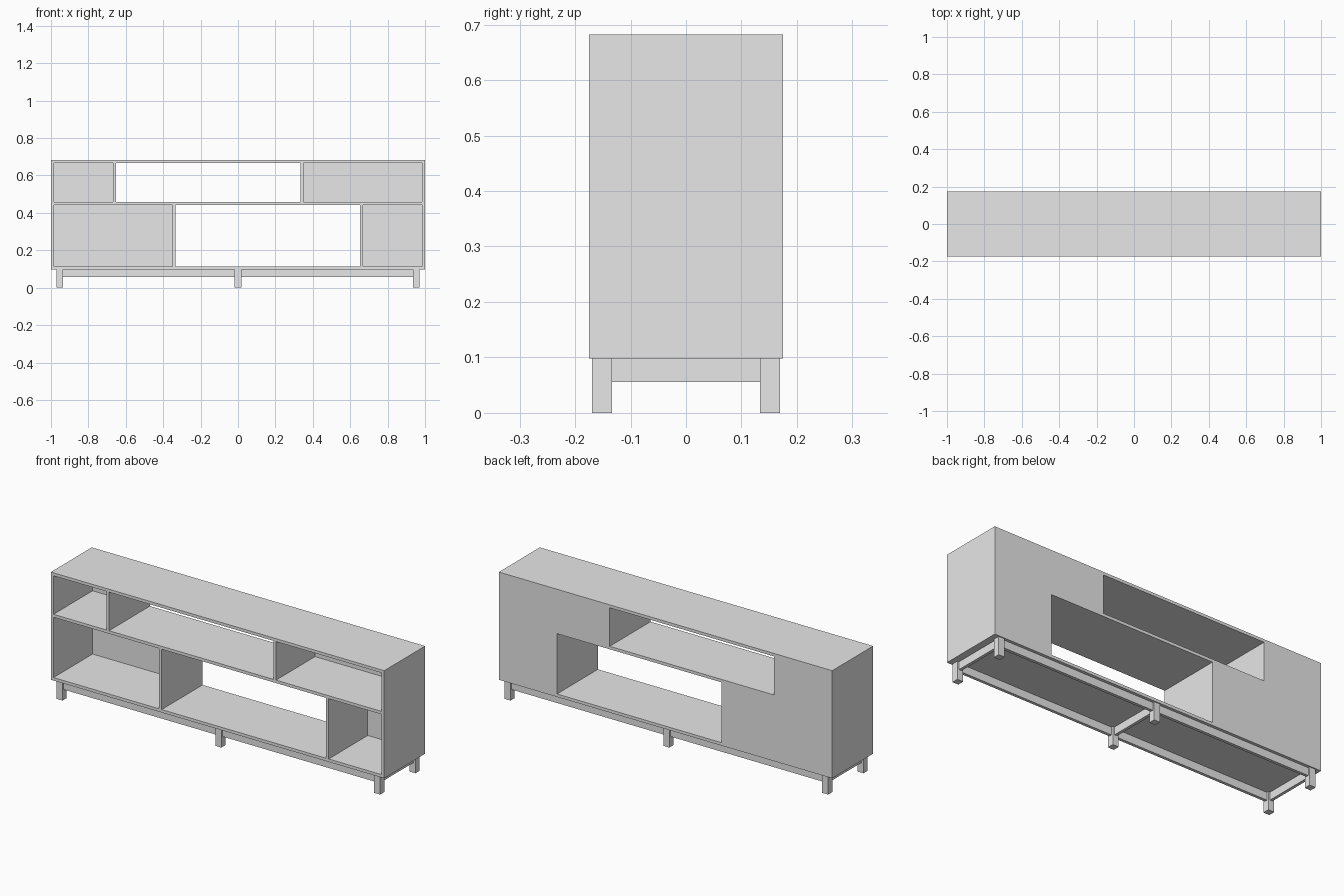
import bpy
import bmesh
from mathutils import Matrix, Vector

cube = bpy.data.objects.get("Cube")
if cube:
    bpy.data.objects.remove(cube, do_unlink=True)

grey = bpy.data.materials.new("light grey")
grey.use_nodes = True
grey.diffuse_color = (0.8, 0.8, 0.8, 1)
grey.node_tree.nodes["Principled BSDF"].inputs["Base Color"].default_value = (0.8, 0.8, 0.8, 1)


def box(name, x0, x1, y0, y1, z0, z1):
    """Add a box that spans the given limits."""
    size = Vector((x1 - x0, y1 - y0, z1 - z0))
    centre = Vector((x0 + x1, y0 + y1, z0 + z1)) / 2
    bm = bmesh.new()
    bmesh.ops.create_cube(bm, size=1, matrix=Matrix.Translation(centre) @ Matrix.Diagonal(size.to_4d()))
    mesh = bpy.data.meshes.new(name)
    bm.to_mesh(mesh)
    bm.free()
    mesh.materials.append(grey)
    obj = bpy.data.objects.new(name, mesh)
    bpy.context.collection.objects.link(obj)
    return obj


T = 0.016                    # board thickness
W, D = 1.0, 0.175            # half width and half depth
BASE, SHELF, TOP = 0.098, 0.441, 0.682
INNER = W - T

# Outer carcass and middle shelf
box("top_board", -W, W, -D, D, TOP - T, TOP)
box("bottom_board", -W, W, -D, D, BASE, BASE + T)
box("middle_shelf", -INNER, INNER, -D, D, SHELF, SHELF + T)
box("right_side_board", -W, -INNER, -D, D, BASE + T, TOP - T)
box("left_side_board", INNER, W, -D, D, BASE + T, TOP - T)

# Each row has two dividers, with a back panel behind the outer compartments
NEAR, FAR = 0.335, 0.651
for row, z0, z1, right, left in (
    ("upper", SHELF + T, TOP - T, FAR, NEAR),
    ("lower", BASE + T, SHELF, NEAR, FAR),
):
    box(f"{row}_right_divider", -right - T, -right, -D, D, z0, z1)
    box(f"{row}_left_divider", left, left + T, -D, D, z0, z1)
    box(f"{row}_right_back_panel", -INNER, -right - T, D - T, D, z0, z1)
    box(f"{row}_left_back_panel", left + T, INNER, D - T, D, z0, z1)

# Legs in three pairs, joined by cross rails
LEG, RAIL = 0.018, T / 2     # half thicknesses
LEG_X, LEG_Y, RAIL_Z = 0.953, 0.151, 0.056
for side, x in (("right", -LEG_X), ("middle", 0), ("left", LEG_X)):
    for end, y in (("front", -LEG_Y), ("back", LEG_Y)):
        box(f"{end}_{side}_leg", x - LEG, x + LEG, y - LEG, y + LEG, 0, BASE)
    box(f"{side}_cross_rail", x - RAIL, x + RAIL, LEG - LEG_Y, LEG_Y - LEG, RAIL_Z, BASE)

# Long rails between the legs
for end, y in (("front", -LEG_Y), ("back", LEG_Y)):
    for side, x0, x1 in (("right", LEG - LEG_X, -LEG), ("left", LEG, LEG_X - LEG)):
        box(f"{end}_{side}_rail", x0, x1, y - RAIL, y + RAIL, RAIL_Z, BASE)
